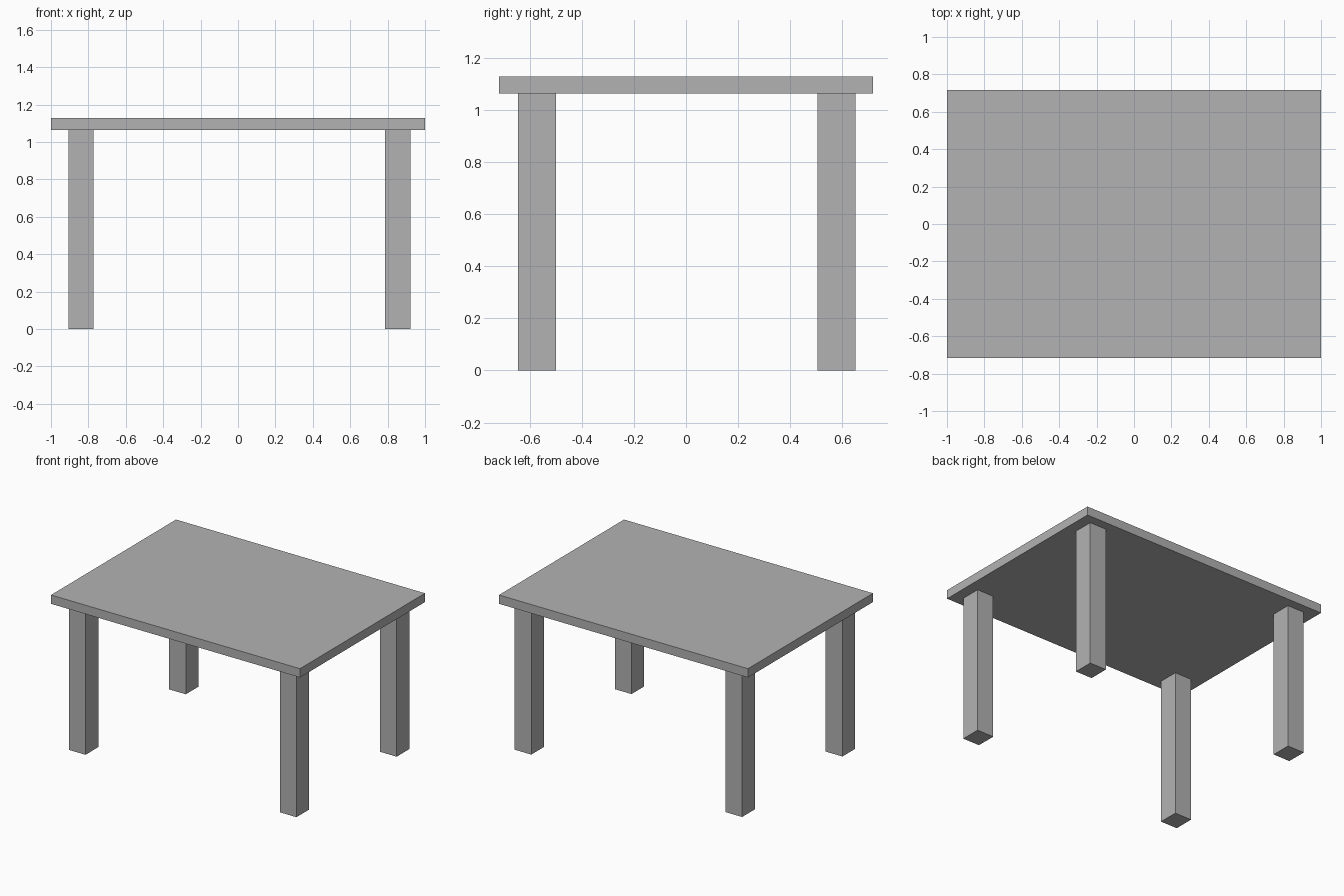
import bpy

cube = bpy.data.objects.get("Cube")
if cube:
    bpy.data.objects.remove(cube, do_unlink=True)

# Single grey finish
grey = bpy.data.materials.new("plain_grey")
grey.use_nodes = True
colour = (0.448, 0.448, 0.448, 1)
grey.diffuse_color = colour
grey.node_tree.nodes["Principled BSDF"].inputs["Base Color"].default_value = colour


def box(name, centre, size):
    bpy.ops.mesh.primitive_cube_add(size=1, location=centre)
    obj = bpy.context.object
    obj.name = name
    obj.scale = size
    bpy.ops.object.transform_apply(location=False, rotation=False, scale=True)
    obj.data.materials.append(grey)
    return obj


LEG_HEIGHT = 1.063
TOP_THICKNESS = 0.064

# Table top
box("table_top", (0, 0, LEG_HEIGHT + TOP_THICKNESS / 2), (2, 1.434, TOP_THICKNESS))

# Four legs, set slightly off centre under the top
for side, x in (("right", -0.84), ("left", 0.854)):
    for end, y in (("front", -0.572), ("back", 0.578)):
        box(f"{end}_{side}_leg", (x, y, LEG_HEIGHT / 2), (0.134, 0.146, LEG_HEIGHT))
